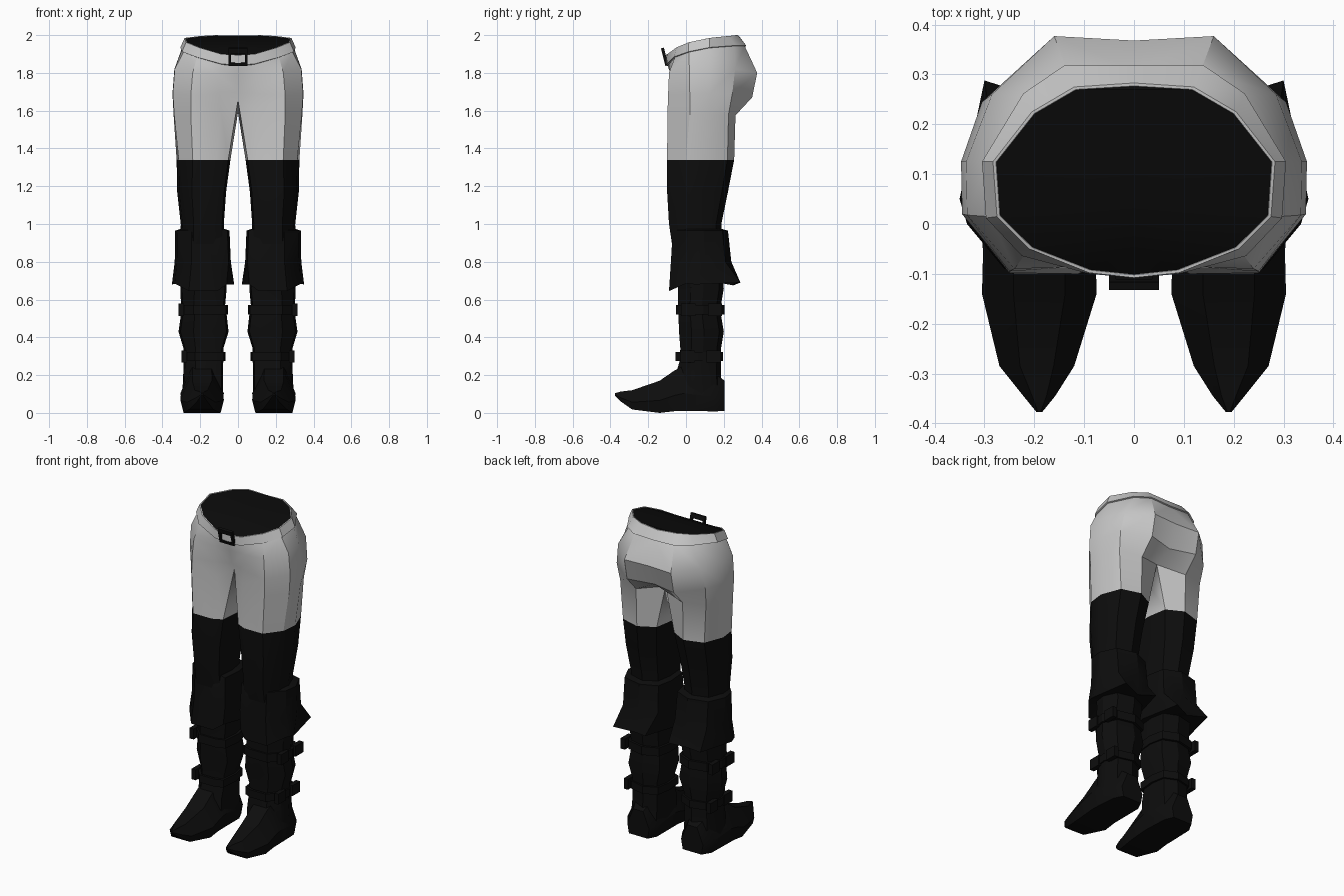
import bpy, bmesh, math
from mathutils import Matrix

if "Cube" in bpy.data.objects:
    bpy.data.objects.remove(bpy.data.objects["Cube"])


def material(name, value):
    m = bpy.data.materials.new(name)
    m.diffuse_color = (value, value, value, 1)
    m.use_nodes = True
    m.node_tree.nodes["Principled BSDF"].inputs["Base Color"].default_value = m.diffuse_color
    return m


CLOTH = material("light grey cloth", 0.56)
LEATHER = material("black leather", 0.004)
DARK = material("black lining", 0.003)


def finish(name, bm, mat, mirror=True, angle=32):
    me = bpy.data.meshes.new(name)
    bm.to_mesh(me)
    bm.free()
    ob = bpy.data.objects.new(name, me)
    bpy.context.collection.objects.link(ob)
    me.materials.append(mat)
    if mirror:
        mod = ob.modifiers.new("mirror", 'MIRROR')
        mod.use_clip = True
        mod.merge_threshold = 0.0005
    bpy.ops.object.select_all(action='DESELECT')
    ob.select_set(True)
    bpy.context.view_layer.objects.active = ob
    bpy.ops.object.shade_smooth_by_angle(angle=math.radians(angle))
    return ob


def add_loft(bm, rings, closed=True, cap_top=False, cap_bottom=False):
    """Skin rings listed from top to bottom, each running counterclockwise."""
    rows = [[bm.verts.new(p) for p in r] for r in rings]
    for up, low in zip(rows, rows[1:]):
        n = min(len(up), len(low))
        for i in range(n if closed else n - 1):
            j = (i + 1) % n
            bm.faces.new((low[i], low[j], up[j], up[i]))
    if cap_top:
        bm.faces.new(rows[0])
    if cap_bottom:
        bm.faces.new(rows[-1][::-1])
    return rows


# Leg cross-section in a unit box: front inner, round the outside, to inner
SECTION = [(.04, .08), (.25, 0), (.7, 0), (.96, .28), (1, .56),
           (.84, .9), (.42, 1), (.07, .85), (0, .5)]


def leg_ring(x0, x1, y0, y1, z):
    return [(x0 + u * (x1 - x0), y0 + v * (y1 - y0), z) for u, v in SECTION]


def grow(ring, d, dz=0):
    """Push a waist ring outward from the body centre."""
    out = []
    for x, y, z in ring:
        dx, dy = x, y - .09
        k = d / math.hypot(dx, dy)
        out.append((x + dx * k, y + dy * k, z + dz))
    return out


# Half rings of the waist, from front centre to back centre
waist = [(0, -.108, 1.895), (.09, -.098, 1.9), (.21, -.05, 1.935), (.275, .015, 1.962),
         (.283, .125, 1.985), (.205, .225, 1.995), (.12, .275, 2.0), (0, .283, 1.992)]
belt_low = [(0, -.108, 1.84), (.09, -.1, 1.848), (.225, -.064, 1.885), (.297, .012, 1.912),
            (.305, .125, 1.935), (.222, .262, 1.945), (.14, .318, 1.945), (0, .318, 1.94)]
hip = [(0, -.08, 1.79), (.1, -.085, 1.79), (.24, -.09, 1.8), (.335, .018, 1.82),
       (.337, .125, 1.82), (.285, .26, 1.82), (.16, .377, 1.8), (0, .368, 1.8)]
seat = [(0, -.062, 1.70), (.1, -.085, 1.69), (.25, -.095, 1.68), (.345, .02, 1.69),
        (.347, .125, 1.69), (.305, .245, 1.69), (.16, .35, 1.67), (0, .31, 1.665)]
crotch = [(0, -.035, 1.655), (.09, -.083, 1.6), (.25, -.098, 1.58), (.338, .02, 1.58),
          (.341, .125, 1.58), (.295, .225, 1.58), (.16, .262, 1.575), (0, .2, 1.61),
          (0, .08, 1.59)]
hem = leg_ring(.04, .325, -.1, .255, 1.34)

# Trousers: open half rings over the pelvis, closed rings on the thigh
bm = bmesh.new()
rows = add_loft(bm, [grow(waist, -.01, -.01), grow(belt_low, -.01), hip, seat, crotch],
                closed=False)
top = rows[-1]
low = [bm.verts.new(p) for p in hem]
for i in range(9):
    j = (i + 1) % 9
    bm.faces.new((low[i], low[j], top[j], top[i]))
finish("trousers", bm, CLOTH, angle=30)

# Waistband with a thin lip
bm = bmesh.new()
add_loft(bm, [grow(waist, -.01, -.012), grow(waist, -.006), waist, belt_low,
              grow(belt_low, -.012, -.004)], closed=False)
finish("waistband", bm, CLOTH, angle=30)

# Dark lining that closes the waist opening
bm = bmesh.new()
edge = grow(waist, -.006, -.003)
for a, b in zip(edge, edge[1:]):
    pts = [a, b, (0, b[1], b[2]), (0, a[1], a[2])]
    pts = [p for k, p in enumerate(pts) if p not in pts[:k]]
    bm.faces.new([bm.verts.new(p) for p in pts])
bmesh.ops.remove_doubles(bm, verts=bm.verts, dist=.0005)
finish("waist_lining", bm, DARK)

# Belt buckle: four bars, leaning forward at the top
bm = bmesh.new()
tilt = Matrix.Translation((0, -.113, 1.885)) @ Matrix.Rotation(math.radians(14), 4, 'X')
for x, z, w, h in [(-.043, 0, .014, .095), (.043, 0, .014, .095),
                   (0, .034, .1, .028), (0, -.04, .1, .016)]:
    bmesh.ops.create_cube(bm, size=1, matrix=tilt @ Matrix.Translation((x, 0, z))
                          @ Matrix.Diagonal((w, .016, h, 1)))
finish("belt_buckle", bm, LEATHER, mirror=False)

# Tall boot shaft from thigh to ankle
bm = bmesh.new()
add_loft(bm, [hem] + [leg_ring(*r) for r in [
    (.063, .322, -.1, .222, 1.17), (.075, .303, -.09, .187, 1.0),
    (.07, .305, -.06, .19, .8), (.06, .305, -.042, .2, .66),
    (.068, .302, -.042, .185, .57), (.06, .302, -.04, .185, .52),
    (.05, .315, -.037, .2, .43), (.078, .288, -.03, .185, .34),
    (.078, .288, -.035, .185, .27), (.08, .29, -.055, .185, .2),
    (.08, .295, -.06, .195, .1)]], cap_bottom=True)
finish("boot_shaft", bm, LEATHER)

# Folded cuff with a pointed, flared hem
cuff_hem = [(.06, -.06, .68), (.11, -.09, .645), (.26, -.09, .645), (.335, 0, .685),
            (.35, .05, .68), (.30, .288, .69), (.18, .25, .675), (.08, .288, .69),
            (.02, .05, .68)]
bm = bmesh.new()
add_loft(bm, [leg_ring(.075, .30, -.07, .185, .975), leg_ring(.045, .333, -.07, .222, .965),
              leg_ring(.038, .335, -.08, .24, .8), cuff_hem,
              leg_ring(.065, .3, -.045, .195, .69)])
finish("boot_cuff", bm, LEATHER)

# Two straps round the calf and ankle, with square buckles outside
bm = bmesh.new()
for x0, x1, y0, y1, z0, z1 in [(.052, .313, -.052, .205, .52, .572),
                               (.066, .296, -.055, .197, .275, .322)]:
    a = [(x0 + .015, x1 - .015, y0 + .015, y1 - .015, z) for z in (z1, z0)]
    add_loft(bm, [leg_ring(*a[0]), leg_ring(x0, x1, y0, y1, z1),
                  leg_ring(x0, x1, y0, y1, z0), leg_ring(*a[1])])
    for f in (.25, .8):
        y = y0 + f * (y1 - y0)
        bmesh.ops.create_cube(bm, size=1, matrix=Matrix.Translation((x1 - .012, y, (z0 + z1) / 2))
                              @ Matrix.Diagonal((.028, .075, .065, 1)))
finish("boot_straps", bm, LEATHER)

# Pointed foot, skinned from heel to toe: y, centre x, half width, bottom, top
bm = bmesh.new()
rings = []
for y, cx, w, z0, z1 in [(.205, .185, .075, .01, .17), (.15, .188, .108, .008, .21),
                         (-.01, .19, .115, .014, .25), (-.06, .19, .113, .012, .225),
                         (-.14, .19, .115, .003, .17), (-.285, .195, .075, .018, .12),
                         (-.345, .19, .032, .06, .113), (-.377, .19, .006, .092, .104)]:
    zm = z0 + (z1 - z0) * .38
    rings.append([(cx + a * w, y, z) for a, z in [
        (-.85, z0), (.85, z0), (1, zm), (.45, z1), (-.45, z1), (-1, zm)]])
add_loft(bm, rings, cap_top=True, cap_bottom=True)
for v in bm.verts:
    if v.co.z < .02 and -.2 < v.co.y < .1:
        v.co.z = max(0, v.co.z - .003)
bmesh.ops.recalc_face_normals(bm, faces=bm.faces)
finish("boot_foot", bm, LEATHER)
